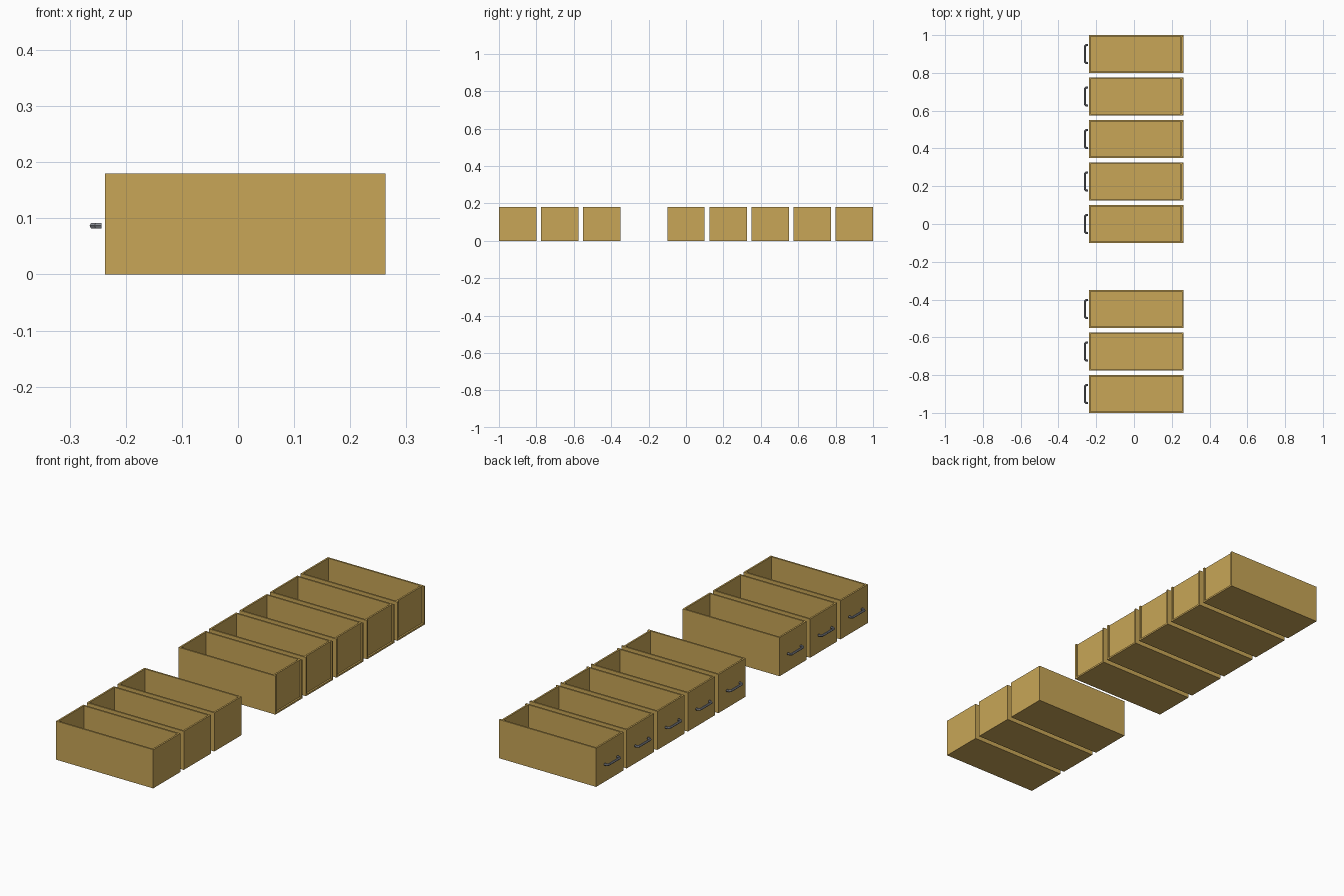
import bpy, bmesh
from mathutils import Vector

if "Cube" in bpy.data.objects:
    bpy.data.objects.remove(bpy.data.objects["Cube"])

X0, X1 = -0.237, 0.263      # drawer front and back ends
W, H, T = 0.2, 0.18, 0.008  # width, height, board thickness
RECESS = 0.008              # inset of the back board


def material(name, rgb):
    m = bpy.data.materials.new(name)
    m.diffuse_color = (*rgb, 1)
    m.use_nodes = True
    m.node_tree.nodes["Principled BSDF"].inputs["Base Color"].default_value = m.diffuse_color
    return m


wood = material("light_wood", (0.578, 0.381, 0.095))
metal = material("grey_metal", (0.25, 0.26, 0.29))


def add_board(bm, lo, hi):
    lo, hi = Vector(lo), Vector(hi)
    verts = bmesh.ops.create_cube(bm, size=1)["verts"]
    for v in verts:
        v.co = (lo + hi) / 2 + v.co * (hi - lo)


def drawer(name, y, recess):
    # open box: floor, two sides, front board, back board
    bm = bmesh.new()
    a, b = y - W / 2, y + W / 2
    add_board(bm, (X0, a, 0), (X1, b, T))
    add_board(bm, (X0, a, T), (X1, a + T, H))
    add_board(bm, (X0, b - T, T), (X1, b, H))
    add_board(bm, (X0, a + T, T), (X0 + T, b - T, H))
    add_board(bm, (X1 - T - recess, a + T, T), (X1 - recess, b - T, H))
    me = bpy.data.meshes.new(name)
    bm.to_mesh(me)
    bm.free()
    me.materials.append(wood)
    bpy.context.collection.objects.link(bpy.data.objects.new(name, me))


def handle(name, y):
    # bracket-shaped pull swept from a round section
    cu = bpy.data.curves.new(name, "CURVE")
    cu.dimensions = "3D"
    cu.bevel_depth = 0.0055
    cu.bevel_resolution = 1
    cu.use_fill_caps = True
    sp = cu.splines.new("POLY")
    path = [(-0.243, -0.047), (-0.253, -0.047), (-0.2595, -0.041),
            (-0.2595, 0.041), (-0.253, 0.047), (-0.243, 0.047)]
    sp.points.add(len(path) - 1)
    for p, (px, py) in zip(sp.points, path):
        p.co = (px, y + py, 0.087, 1)
    cu.materials.append(metal)
    ob = bpy.data.objects.new(name, cu)
    bpy.context.collection.objects.link(ob)
    bpy.ops.object.select_all(action="DESELECT")
    ob.select_set(True)
    bpy.context.view_layer.objects.active = ob
    bpy.ops.object.convert(target="MESH")
    bpy.ops.object.shade_smooth_by_angle()


# three drawers with flush backs, then five with recessed backs
rows = [(-0.9 + 0.225 * i, 0) for i in range(3)]
rows += [(0.225 * i, RECESS) for i in range(5)]
for n, (y, recess) in enumerate(rows, 1):
    drawer(f"drawer_{n}", y, recess)
    handle(f"drawer_handle_{n}", y)
